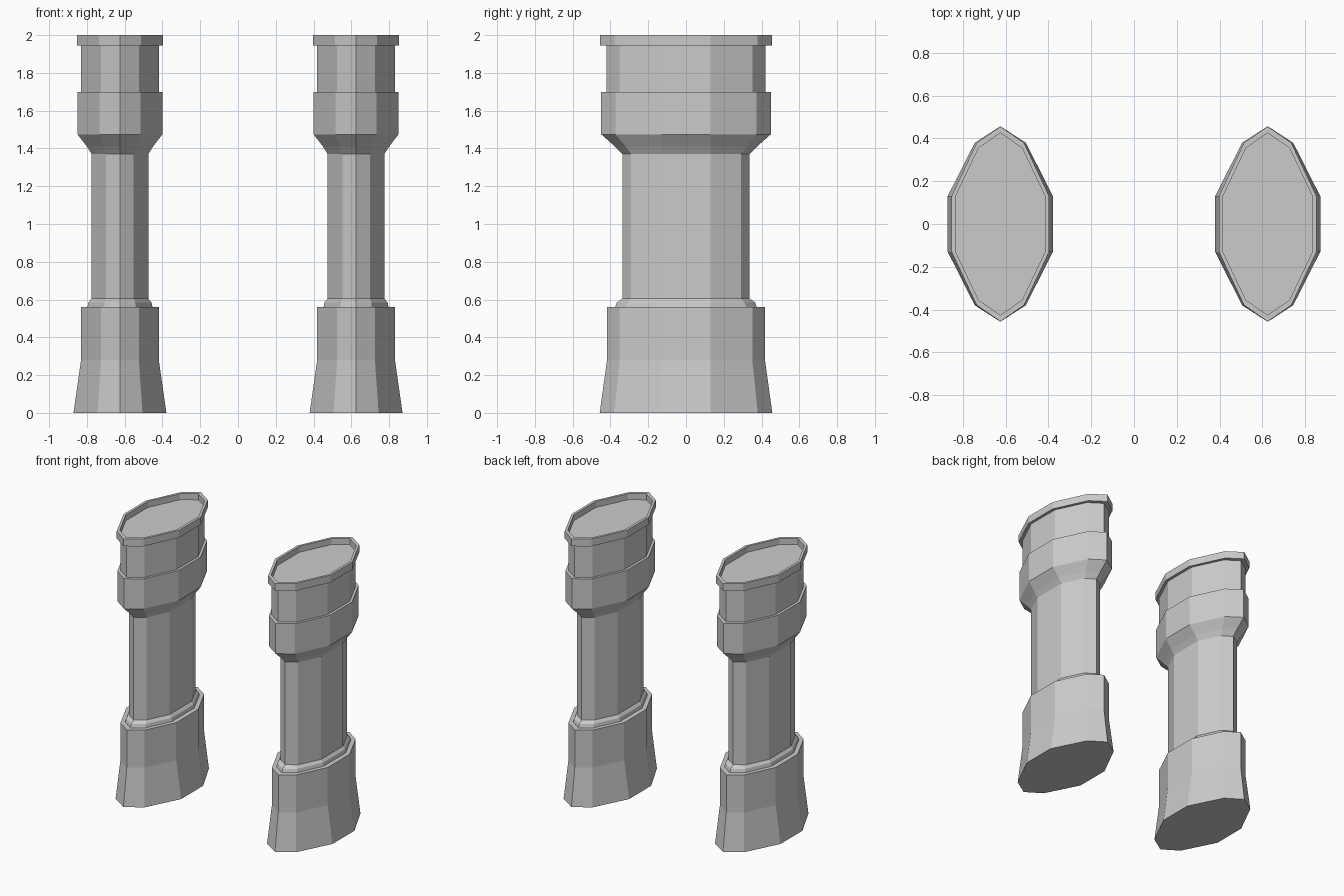
import bpy

if "Cube" in bpy.data.objects:
    bpy.data.objects.remove(bpy.data.objects["Cube"])

# profile rings from foot to recessed top: (half width x, half depth y, z)
PROFILE = [
    (.246, .457, 0), (.206, .418, .28), (.206, .418, .56),       # flared foot
    (.172, .375, .56), (.167, .366, .585), (.15, .337, .605),    # rounded step
    (.15, .337, 1.37), (.175, .376, 1.41), (.225, .449, 1.475),  # shaft and flare
    (.225, .449, 1.70), (.206, .42, 1.70), (.206, .42, 1.945),   # collar and neck
    (.228, .456, 1.945), (.228, .456, 2), (.209, .425, 2),       # rim
    (.209, .425, 1.955),                                         # recess floor
]


def ring(cx, hx, hy, z):
    """Ten-sided elongated section with points at front and back."""
    x2, y2, y1 = hx * .485, .38 - (.457 - hy) * .75, .13
    quarter = [(hx, y1), (x2, y2)]
    pts = quarter + [(0, hy)] + [(-x, y) for x, y in reversed(quarter)]
    pts += [(-x, -y) for x, y in pts]
    return [(cx + x, y, z) for x, y in pts]


def pillar(name, cx):
    n = 10
    verts = [v for hx, hy, z in PROFILE for v in ring(cx, hx, hy, z)]
    faces = [(r * n + i, r * n + (i + 1) % n, (r + 1) * n + (i + 1) % n, (r + 1) * n + i)
             for r in range(len(PROFILE) - 1) for i in range(n)]
    faces += [tuple(reversed(range(n))), tuple(range(len(verts) - n, len(verts)))]
    mesh = bpy.data.meshes.new(name)
    mesh.from_pydata(verts, [], faces)
    mesh.update()
    bpy.context.collection.objects.link(bpy.data.objects.new(name, mesh))


# matching pair
for side, cx in (("left", -.625), ("right", .625)):
    pillar(side + "_pillar", cx)
